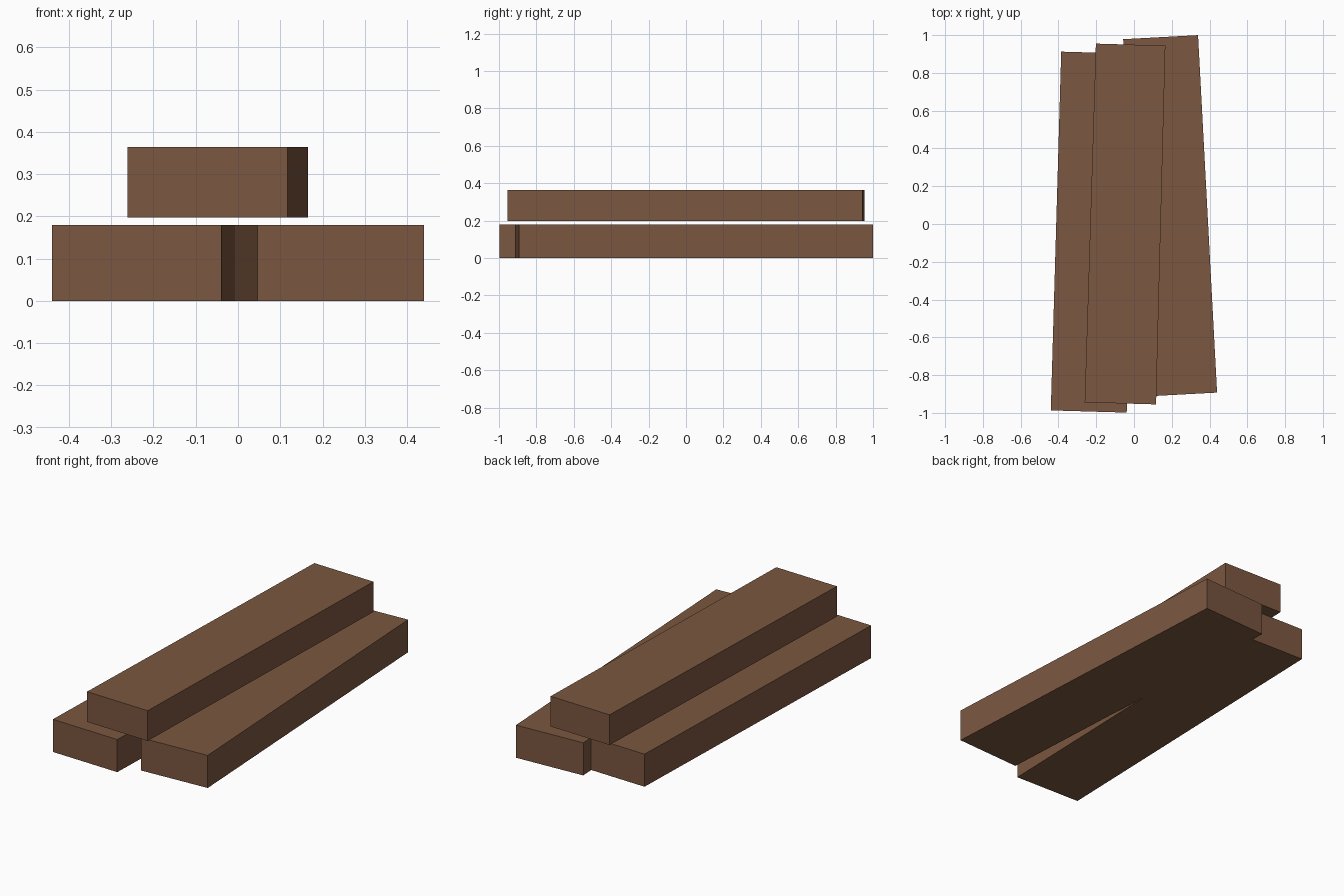
import bpy, bmesh
from mathutils import Matrix

if "Cube" in bpy.data.objects:
    bpy.data.objects.remove(bpy.data.objects["Cube"])

wood = bpy.data.materials.new("brown_wood")
wood.diffuse_color = (0.2, 0.095, 0.052, 1)
wood.use_nodes = True
wood.node_tree.nodes["Principled BSDF"].inputs["Base Color"].default_value = wood.diffuse_color


def plank(name, centre, length, front_w, back_w, height, angle):
    """Flat-faced board lying along y, slightly tapered and turned about z."""
    bm = bmesh.new()
    bmesh.ops.create_cube(bm, size=1)
    for v in bm.verts:
        v.co.x *= front_w if v.co.y < 0 else back_w
        v.co.y *= length
        v.co.z *= height
    bm.transform(Matrix.Translation(centre) @ Matrix.Rotation(angle, 4, 'Z'))
    mesh = bpy.data.meshes.new(name)
    bm.to_mesh(mesh)
    bm.free()
    mesh.materials.append(wood)
    obj = bpy.data.objects.new(name, mesh)
    bpy.context.collection.objects.link(obj)
    return obj


# two boards on the ground, crossing slightly at the back
plank("left_plank", (-0.212, -0.043, 0.09), 1.9, 0.402, 0.402, 0.18, -0.029)
plank("right_plank", (0.192, 0.043, 0.09), 1.895, 0.394, 0.397, 0.18, 0.054)
# board resting on top
plank("top_plank", (-0.045, 0.0, 0.281), 1.9, 0.378, 0.368, 0.167, -0.0285)
